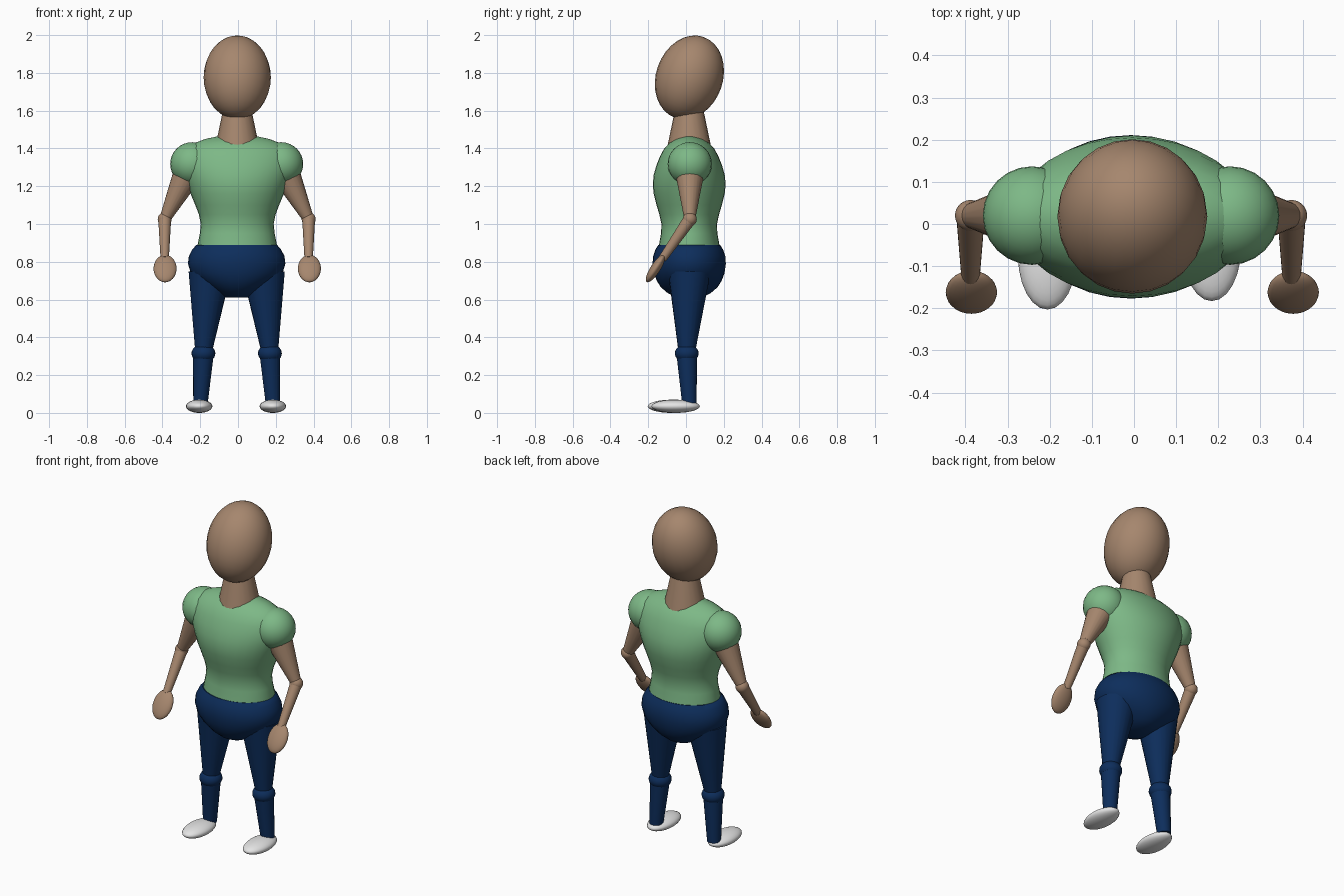
import bpy, bmesh, math
from mathutils import Vector, Matrix

cube = bpy.data.objects.get("Cube")
if cube:
    bpy.data.objects.remove(cube, do_unlink=True)


def material(name, rgb):
    m = bpy.data.materials.new(name)
    m.use_nodes = True
    m.diffuse_color = (*rgb, 1)
    bsdf = m.node_tree.nodes["Principled BSDF"]
    bsdf.inputs["Base Color"].default_value = (*rgb, 1)
    bsdf.inputs["Roughness"].default_value = 0.7
    return m


SKIN = material("tan skin", (0.38, 0.24, 0.155))
SHIRT = material("soft green", (0.205, 0.48, 0.24))
TROUSERS = material("navy blue", (0.004, 0.027, 0.107))
SHOE = material("off white", (0.78, 0.78, 0.78))
AXIS_Y = 0.017


def finish(name, bm, mat):
    bmesh.ops.recalc_face_normals(bm, faces=bm.faces)
    mesh = bpy.data.meshes.new(name)
    bm.to_mesh(mesh)
    bm.free()
    mesh.materials.append(mat)
    ob = bpy.data.objects.new(name, mesh)
    bpy.context.collection.objects.link(ob)
    bpy.ops.object.select_all(action="DESELECT")
    ob.select_set(True)
    bpy.context.view_layer.objects.active = ob
    bpy.ops.object.shade_smooth_by_angle(angle=math.radians(50))
    return ob


def ellipsoid(name, centre, radii, mat, tilt=0):
    bm = bmesh.new()
    bmesh.ops.create_uvsphere(bm, u_segments=24, v_segments=16, radius=1)
    xf = (Matrix.Translation(centre) @ Matrix.Rotation(math.radians(tilt), 4, "X")
          @ Matrix.Diagonal((*radii, 1)))
    bmesh.ops.transform(bm, matrix=xf, verts=bm.verts)
    return finish(name, bm, mat)


def limb(name, start, end, r_start, r_end, mat):
    """Tapered cylinder between two points."""
    a, b = Vector(start), Vector(end)
    bm = bmesh.new()
    bmesh.ops.create_cone(bm, cap_ends=True, segments=20, radius1=r_start,
                          radius2=r_end, depth=(b - a).length)
    turn = (b - a).to_track_quat("Z", "Y").to_matrix().to_4x4()
    bmesh.ops.transform(bm, matrix=Matrix.Translation((a + b) / 2) @ turn, verts=bm.verts)
    return finish(name, bm, mat)


def loft(name, sections, centre_x, mat, sides=32):
    """Stack of elliptical sections given as (z, x radius, y radius)."""
    bm = bmesh.new()
    rings = []
    for z, rx, ry in sections:
        angles = [math.tau * i / sides for i in range(sides)]
        rings.append([bm.verts.new((centre_x + rx * math.cos(t), AXIS_Y + ry * math.sin(t), z))
                      for t in angles])
    for low, high in zip(rings, rings[1:]):
        for i in range(sides):
            j = (i + 1) % sides
            bm.faces.new((low[i], low[j], high[j], high[i]))
    bm.faces.new(rings[0])
    bm.faces.new(rings[-1])
    return finish(name, bm, mat)


# Head and neck
ellipsoid("head", (-0.004, 0.018, 1.776), (0.178, 0.177, 0.227), SKIN, tilt=-19.5)
limb("neck", (-0.004, AXIS_Y, 1.38), (-0.004, AXIS_Y, 1.62), 0.122, 0.072, SKIN)

# Shirt body and trouser seat
loft("shirt", [(0.87, 0.21, 0.162), (0.89, 0.21, 0.16), (0.95, 0.198, 0.149),
               (1.0, 0.193, 0.147), (1.05, 0.203, 0.158), (1.1, 0.222, 0.173),
               (1.16, 0.247, 0.188), (1.21, 0.265, 0.193), (1.26, 0.283, 0.188),
               (1.31, 0.294, 0.174), (1.36, 0.29, 0.154), (1.4, 0.268, 0.132),
               (1.43, 0.222, 0.104), (1.45, 0.17, 0.075), (1.465, 0.1, 0.035)],
     -0.004, SHIRT)
loft("trouser_seat", [(0.612, 0.06, 0.07), (0.635, 0.105, 0.115), (0.665, 0.155, 0.15),
                      (0.7, 0.205, 0.172), (0.74, 0.243, 0.187), (0.79, 0.258, 0.194),
                      (0.83, 0.253, 0.191), (0.865, 0.235, 0.179), (0.89, 0.213, 0.163)],
     -0.007, TROUSERS)

# Arms and legs on both sides
for side, label in ((1, "left"), (-1, "right")):
    def at(x, y, z, middle=-0.007):
        return (middle + side * x, y, z)

    shoulder = at(0.235, 0.02, 1.318)
    elbow = at(0.381, 0.02, 1.025)
    wrist = at(0.381, -0.125, 0.815)
    ellipsoid(label + "_sleeve", shoulder, (0.117, 0.117, 0.115), SHIRT)
    limb(label + "_upper_arm", shoulder, elbow, 0.086, 0.029, SKIN)
    ellipsoid(label + "_elbow", elbow, (0.037, 0.037, 0.037), SKIN)
    limb(label + "_forearm", elbow, wrist, 0.034, 0.022, SKIN)
    ellipsoid(label + "_hand", at(0.382, -0.162, 0.764, -0.004), (0.061, 0.026, 0.085),
              SKIN, tilt=-33)

    hip = at(0.143, AXIS_Y, 0.74)
    knee = at(0.176, 0.004, 0.315)
    ankle = at(0.192, 0.018, 0.045)
    limb(label + "_thigh", hip, knee, 0.112, 0.043, TROUSERS)
    ellipsoid(label + "_knee", knee, (0.063, 0.063, 0.05), TROUSERS)
    limb(label + "_shin", knee, ankle, 0.055, 0.038, TROUSERS)
    foot_y = -0.055 if side > 0 else -0.075
    ellipsoid(label + "_shoe", at(0.195, foot_y, 0.035, -0.0105), (0.07, 0.128, 0.035), SHOE)
